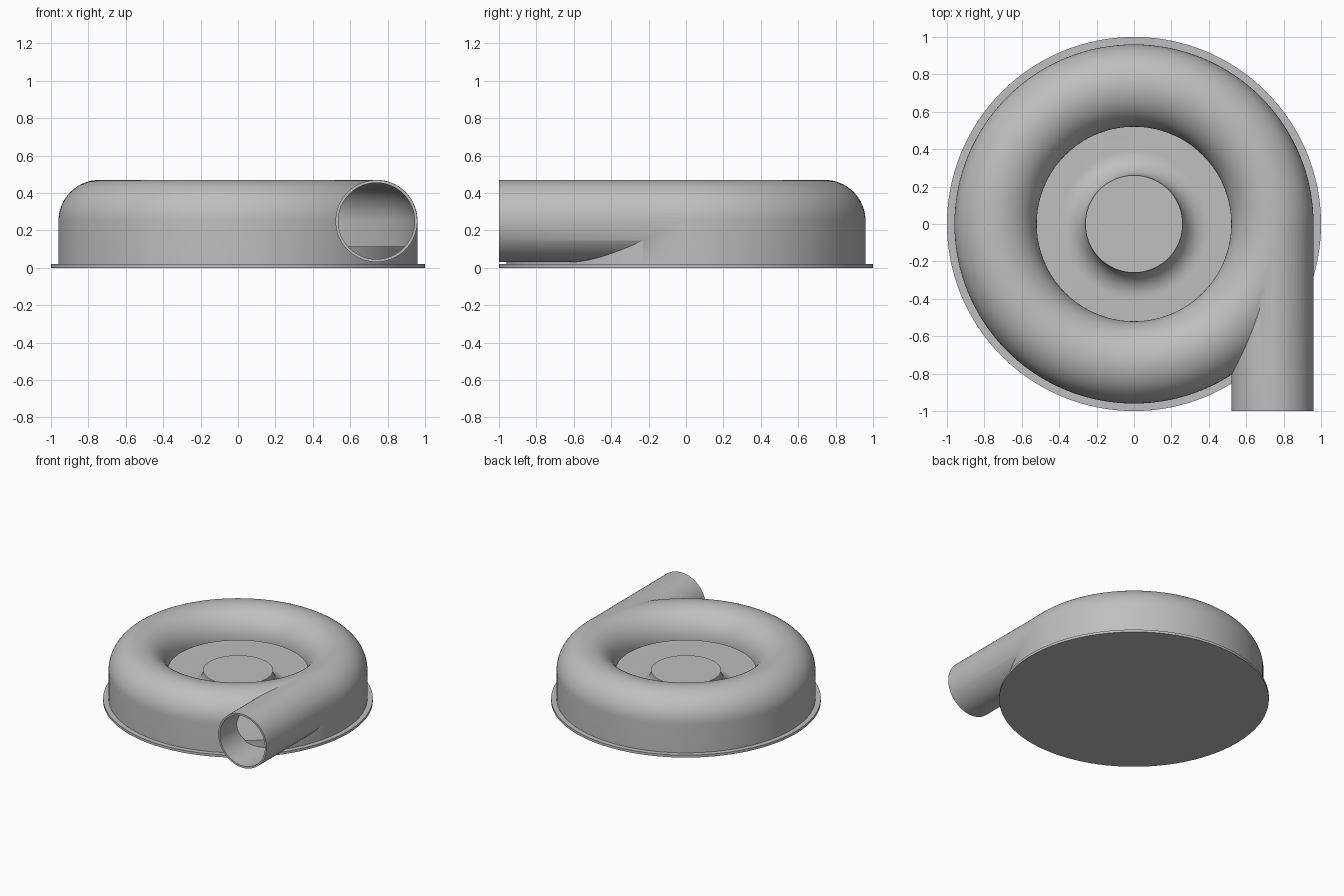
import bpy, bmesh, math
from mathutils import Matrix, Vector

if "Cube" in bpy.data.objects:
    bpy.data.objects.remove(bpy.data.objects["Cube"], do_unlink=True)

STEPS = 128
RING, TUBE, WALL, MID = 0.74, 0.22, 0.015, 0.25   # volute ring, tube, wall, tube height
FLOOR, HUB = 0.115, 0.26

grey = bpy.data.materials.new("housing_grey")
grey.use_nodes = True
COLOR = (0.52, 0.52, 0.52, 1)
grey.diffuse_color = COLOR
grey.node_tree.nodes["Principled BSDF"].inputs["Base Color"].default_value = COLOR


def make_object(name, bm):
    bmesh.ops.recalc_face_normals(bm, faces=bm.faces[:])
    mesh = bpy.data.meshes.new(name)
    bm.to_mesh(mesh)
    bm.free()
    mesh.materials.append(grey)
    obj = bpy.data.objects.new(name, mesh)
    bpy.context.collection.objects.link(obj)
    return obj


def revolve(name, profile):
    """Spin a closed (radius, height) profile around z."""
    bm = bmesh.new()
    verts = [bm.verts.new((r, 0, z)) for r, z in profile]
    edges = [bm.edges.new((a, b)) for a, b in zip(verts, verts[1:] + verts[:1])]
    bmesh.ops.spin(bm, geom=verts + edges, cent=(0, 0, 0), axis=(0, 0, 1),
                   angle=math.tau, steps=STEPS, use_merge=True)
    bmesh.ops.remove_doubles(bm, verts=bm.verts[:], dist=1e-5)
    return make_object(name, bm)


def tube_solid(name, radius, front, back):
    """Solid cylinder along y, in line with the volute tube."""
    bm = bmesh.new()
    place = Matrix.Translation(Vector((RING, (front + back) / 2, MID)))
    bmesh.ops.create_cone(bm, cap_ends=True, segments=64, radius1=radius, radius2=radius,
                          depth=back - front, matrix=place @ Matrix.Rotation(math.pi / 2, 4, 'X'))
    return make_object(name, bm)


def arc(cx, cz, radius, start, end, count):
    angles = [math.radians(start + (end - start) * i / count) for i in range(count + 1)]
    return [(cx + radius * math.cos(a), cz + radius * math.sin(a)) for a in angles]


def smooth(obj):
    bpy.ops.object.select_all(action='DESELECT')
    obj.select_set(True)
    bpy.context.view_layer.objects.active = obj
    bpy.ops.object.shade_smooth_by_angle(angle=math.radians(30))


def boolean(obj, other, operation):
    bpy.context.view_layer.objects.active = obj
    mod = obj.modifiers.new(operation.lower(), 'BOOLEAN')
    mod.operation, mod.object, mod.solver = operation, other, 'EXACT'
    bpy.ops.object.modifier_apply(modifier=mod.name)
    bpy.data.objects.remove(other, do_unlink=True)


# Volute housing with its straight outlet, hollowed out
inner, outer = RING - TUBE, RING + TUBE
housing = revolve("volute_housing",
                  [(inner, 0.01)] + arc(RING, MID, TUBE, 180, 0, 32) + [(outer, 0.01)])
cavity = revolve("cavity_cutter",
                 [(inner - 0.02, -0.01), (inner - 0.02, MID)]
                 + arc(RING, MID, TUBE - WALL, 180, 0, 32) + [(outer - WALL, -0.01)])
boolean(housing, tube_solid("outlet_pipe", TUBE - 0.001, -1, 0.02), 'UNION')
boolean(housing, tube_solid("bore_cutter", TUBE - WALL - 0.001, -1.1, 0.02), 'DIFFERENCE')
boolean(housing, cavity, 'DIFFERENCE')
smooth(housing)

# Mounting flange
flange = revolve("base_flange", [(0, 0), (1, 0), (1, 0.02), (0, 0.02)])
smooth(flange)

# Raised floor with a flared hub in the intake
flare = MID - FLOOR
hub = revolve("floor_and_hub",
              [(0, 0.01), (0, MID)] + arc(HUB + flare, MID, flare, 180, 270, 16)
              + [(outer - WALL / 2, FLOOR), (outer - WALL / 2, 0.01)])
smooth(hub)
